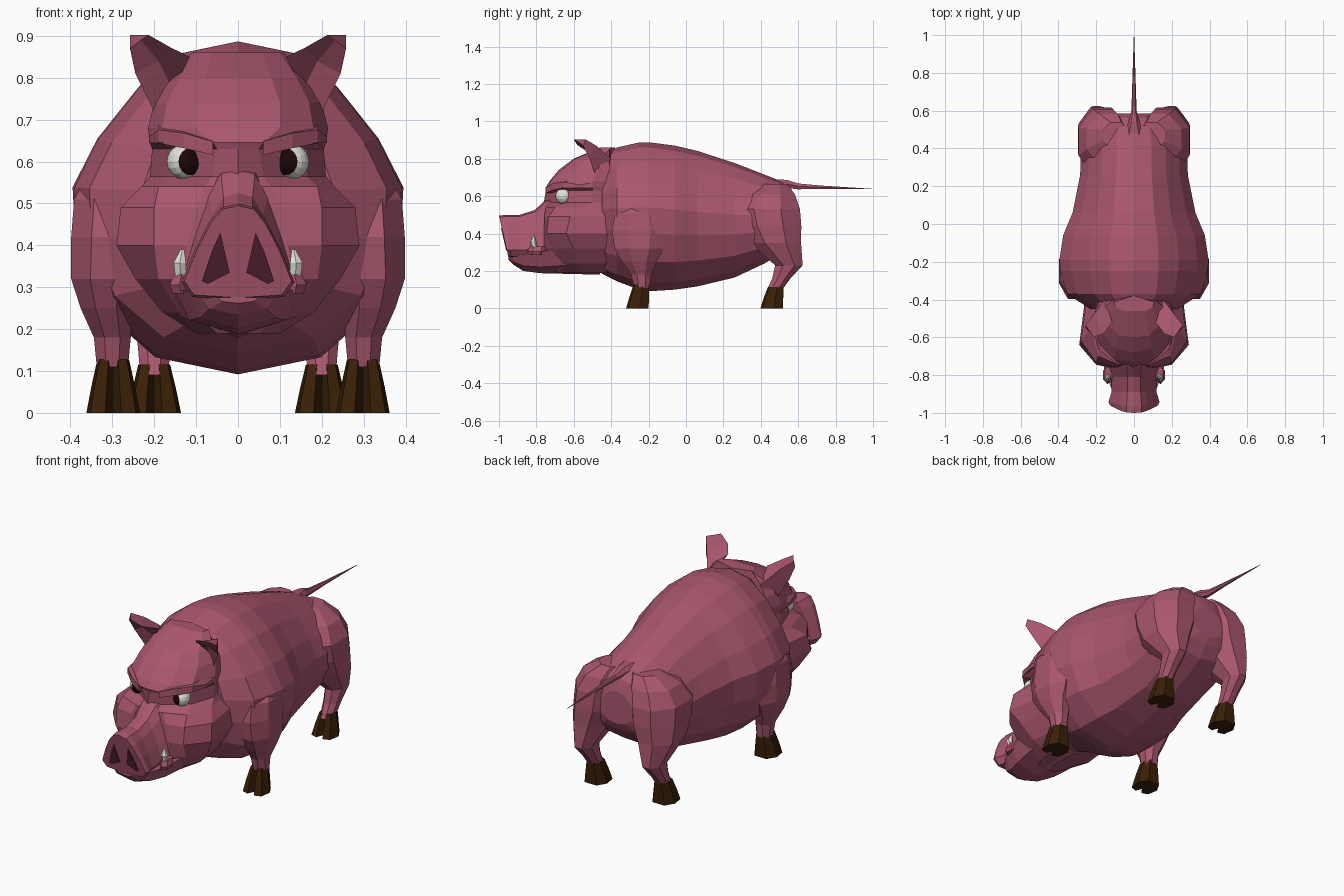
import bpy, bmesh, math
from mathutils import Vector


def material(name, col):
    m = bpy.data.materials.new(name)
    m.diffuse_color = (*col, 1)
    return m


PINK = material("pink_hide", (0.40, 0.095, 0.155))
BROWN = material("hoof_brown", (0.042, 0.014, 0.002))
WHITE = material("ivory_white", (0.75, 0.75, 0.70))
DARK = material("pupil_dark", (0.011, 0.002, 0.003))
NOSE = material("nostril_plum", (0.075, 0.015, 0.03))


def finish(name, bm, mats, mirror=False):
    bmesh.ops.recalc_face_normals(bm, faces=bm.faces)
    me = bpy.data.meshes.new(name)
    bm.to_mesh(me)
    bm.free()
    for m in mats:
        me.materials.append(m)
    ob = bpy.data.objects.new(name, me)
    bpy.context.collection.objects.link(ob)
    if mirror:
        mod = ob.modifiers.new("mirror", 'MIRROR')
        mod.use_mirror_merge = False
    return ob


def loft(name, rings, mat, mirror=False):
    """Skin a list of equal-length closed rings and cap both ends."""
    bm = bmesh.new()
    vs = [[bm.verts.new(p) for p in r] for r in rings]
    n = len(vs[0])
    for a, b in zip(vs, vs[1:]):
        for i in range(n):
            j = (i + 1) % n
            bm.faces.new((a[i], a[j], b[j], b[i]))
    bm.faces.new(vs[0])
    bm.faces.new(vs[-1])
    return finish(name, bm, [mat], mirror)


def both_sides(half):
    """Close a half outline running from the centre line to the centre line."""
    return half + [(-x, y, z) for x, y, z in reversed(half) if x > 1e-6]


def limb_ring(z, cx, cy, rx, ry, n=8):
    return [(cx + rx * math.cos((i + .5) * math.tau / n) * 1.06,
             cy + ry * math.sin((i + .5) * math.tau / n) * 1.06, z) for i in range(n)]


# Barrel body: one cross-section scaled along y
SECTION = [(0, 1), (.33, .93), (.6, .72), (.85, .4), (1, .1),
           (.98, -.25), (.83, -.62), (.5, -.9), (0, -1)]
BODY = [(-.45, .23, .50, .82, .185), (-.37, .355, .50, .86, .145), (-.25, .39, .50, .887, .10),
        (-.19, .395, .50, .887, .092), (-.06, .375, .49, .87, .10), (.06, .325, .48, .842, .117),
        (.26, .285, .47, .777, .165), (.42, .28, .47, .715, .24), (.52, .25, .48, .675, .30),
        (.565, .19, .48, .635, .36), (.585, .10, .48, .57, .40)]
rings = []
for y, w, mid, top, bot in BODY:
    rings.append(both_sides([(u * w, y, mid + t * (top - mid if t > 0 else mid - bot))
                             for u, t in SECTION]))
loft("body", rings, PINK)

# Head: stacked outlines (z, front y, then three x/y corners), recessed at the eyes
HEAD = [(.86, -.46, .06, -.46, .10, -.44, .11, -.40),
        (.80, -.60, .08, -.59, .14, -.53, .17, -.45),
        (.74, -.68, .10, -.66, .17, -.58, .20, -.47),
        (.68, -.73, .10, -.72, .18, -.64, .215, -.50),
        (.645, -.75, .06, -.745, .19, -.66, .21, -.50),
        (.63, -.75, .05, -.735, .165, -.62, .205, -.50),
        (.565, -.76, .06, -.71, .165, -.63, .21, -.50),
        (.54, -.76, .08, -.745, .19, -.70, .23, -.55),
        (.49, -.76, .10, -.755, .20, -.735, .28, -.62),
        (.40, -.76, .12, -.76, .20, -.745, .29, -.64),
        (.32, -.76, .13, -.76, .19, -.71, .245, -.60),
        (.24, -.74, .10, -.72, .14, -.66, .18, -.58),
        (.19, -.70, .05, -.69, .08, -.64, .10, -.56)]
rings = []
for z, yf, x1, y1, x2, y2, x3, y3 in HEAD:
    rings.append(both_sides([(0, yf, z), (x1, y1, z), (x2, y2, z), (x3, y3, z),
                             (x3 * .9, -.41, z), (0, -.38, z)]))
loft("head", rings, PINK)

# Slanted brow ridges over the eyes
loft("brow", [[(x, y - .012, z - h), (x, y - .012, z + h), (x, y + .05, z + h + .01), (x, y + .05, z - h)]
              for x, y, z, h in ((.06, -.738, .632, .016), (.13, -.70, .65, .018),
                                 (.19, -.645, .66, .016), (.212, -.56, .652, .008))], PINK, True)

# Snout: (y, y lean of the lower edge, top z, width scale, bottom z)
NOSE_SHAPE = [(0, 1), (.04, .96), (.07, .80), (.105, .50), (.135, .18), (.11, .03), (0, 0)]
SNOUT = [(-.66, 0, .60, 1.1, .27), (-.75, 0, .58, 1.0, .27), (-.81, 0, .525, .87, .27),
         (-.89, 0, .50, .88, .27), (-.965, .03, .50, 1.0, .27), (-1.0, .05, .495, .95, .275)]
rings = []
for y, lean, top, s, bot in SNOUT:
    rings.append(both_sides([(x * s, y + lean * (1 - t), bot + t * (top - bot))
                             for x, t in NOSE_SHAPE]))
loft("snout", rings, PINK)

# Nostril plates lying on the tilted snout end
rings = []
for d in (-.004, .004):
    rings.append([(x, -1.0 + .05 * (1 - (z - .275) / .22) + d, z) for x, z in
                  [(.042, .43), (.063, .385), (.086, .315), (.072, .308), (.02, .335)]])
loft("nostril", rings, NOSE, True)

# Lower jaw and lips
JAW = [(-.95, .05, .275, .262), (-.925, .09, .28, .235), (-.87, .12, .29, .20),
       (-.78, .155, .30, .188), (-.66, .18, .33, .185), (-.46, .20, .34, .18)]
rings = [both_sides([(0, y, t), (w, y, t), (w * .75, y, b + .3 * (t - b)), (0, y, b)])
         for y, w, t, b in JAW]
loft("jaw", rings, PINK)
loft("lip", [limb_ring(.285, .135, -.80, .022, .04, 6), limb_ring(.305, .14, -.80, .025, .045, 6),
             limb_ring(.33, .135, -.79, .02, .04, 6)], PINK, True)

# Tusks
loft("tusk", [limb_ring(.325, .137, -.81, .014, .016, 6), limb_ring(.358, .139, -.818, .016, .016, 6),
              limb_ring(.39, .133, -.812, .005, .004, 6)], WHITE, True)

# Eyes: pole turned forward and inward, dark pupil cap around it
bm = bmesh.new()
look = Vector((-.48, -.88, 0)).normalized()
bmesh.ops.create_uvsphere(bm, u_segments=16, v_segments=11, radius=.043)
for f in bm.faces:
    f.material_index = 1 if f.calc_center_median().normalized().z > math.cos(math.radians(48)) else 0
bmesh.ops.rotate(bm, verts=bm.verts, matrix=look.to_track_quat('Z', 'Y').to_matrix())
bmesh.ops.translate(bm, vec=(.127, -.655, .60), verts=bm.verts)
finish("eye", bm, [WHITE, DARK], True)

# Ears: cupped outwards, ending in a slanting ridge
loft("ear", [[(.115, -.52, .85), (.155, -.47, .77), (.19, -.48, .70), (.155, -.40, .80)],
             [(.16, -.58, .872), (.19, -.53, .84), (.245, -.52, .81), (.215, -.48, .87)],
             [(.213, -.60, .902), (.232, -.575, .89), (.258, -.55, .87), (.258, -.535, .902)]],
     PINK, True)

# Legs
FRONT = [(.55, .30, -.25, .07, .09), (.51, .31, -.25, .083, .13), (.42, .315, -.25, .085, .15),
         (.32, .32, -.25, .08, .135), (.25, .315, -.25, .062, .095), (.18, .30, -.24, .045, .055),
         (.11, .30, -.235, .038, .042)]
REAR = [(.665, .095, .47, .07, .07), (.61, .135, .45, .118, .135), (.53, .165, .435, .132, .178),
        (.44, .172, .45, .128, .17), (.35, .19, .478, .104, .14), (.23, .20, .55, .05, .075),
        (.16, .20, .51, .04, .05), (.09, .20, .468, .034, .04)]
loft("front_leg", [limb_ring(*r) for r in FRONT], PINK, True)
loft("rear_leg", [limb_ring(*r) for r in REAR], PINK, True)

# Cloven hooves: notched outline flaring towards the ground
HOOF = [(0, -.25), (.3, -1), (.85, -.8), (1, .2), (.55, 1),
        (-.55, 1), (-1, .2), (-.85, -.8), (-.3, -1)]
for name, cx, cy, top in (("front_hoof", .298, -.26, .127), ("rear_hoof", .20, .458, .115)):
    rings = [[(cx + u * rx, cy + dy + v * ry, z) for u, v in HOOF]
             for z, rx, ry, dy in ((0, .064, .06, 0), (top * .5, .052, .052, .01),
                                   (top, .038, .042, .022))]
    loft(name, rings, BROWN, True)

# Tail
TAIL = [(.46, .665, .055, .03), (.54, .665, .03, .025), (.60, .652, .014, .018),
        (.72, .648, .01, .01), (1.0, .638, .001, .001)]
loft("tail", [[(rx * math.cos(i * math.tau / 6), y, z + rz * math.sin(i * math.tau / 6))
               for i in range(6)] for y, z, rx, rz in TAIL], PINK)
